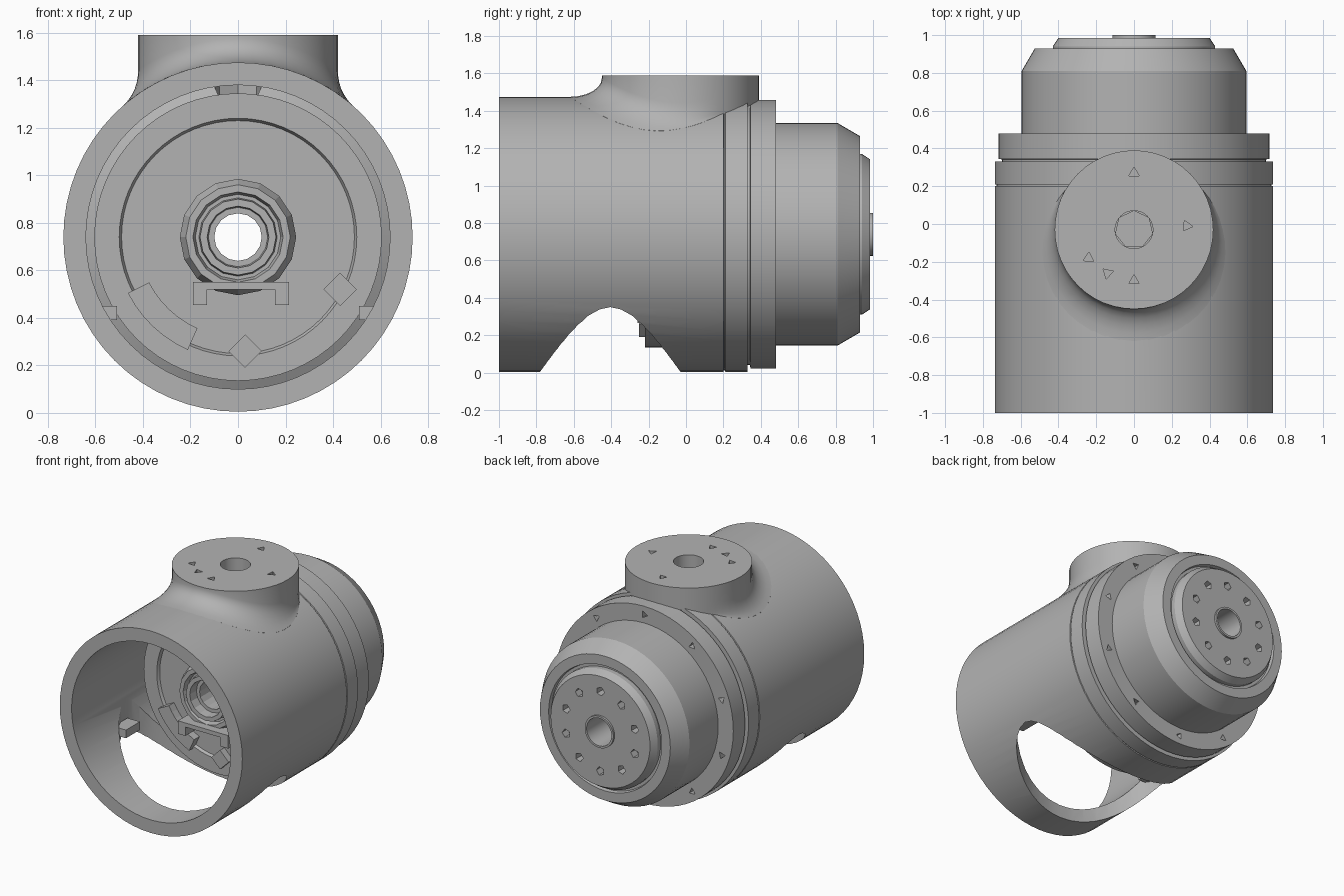
import bpy, bmesh, math
from mathutils import Matrix, Vector

if "Cube" in bpy.data.objects:
    bpy.data.objects.remove(bpy.data.objects["Cube"])

AXIS_Z = 0.74      # height of the main axis
OUTER = 0.735      # housing radius
BOSS_Y = -0.03
TAU = math.tau

grey = bpy.data.materials.new("cast_grey")
grey.use_nodes = True
grey.diffuse_color = (0.45, 0.45, 0.45, 1)
grey.node_tree.nodes["Principled BSDF"].inputs["Base Color"].default_value = (0.45, 0.45, 0.45, 1)


def finish(name, bm):
    bmesh.ops.recalc_face_normals(bm, faces=bm.faces[:])
    mesh = bpy.data.meshes.new(name)
    bm.to_mesh(mesh)
    bm.free()
    mesh.materials.append(grey)
    ob = bpy.data.objects.new(name, mesh)
    bpy.context.collection.objects.link(ob)
    return ob


def bridge(bm, rings, closed):
    """Skin a list of vertex rings with quads."""
    n = len(rings[0])
    for k in range(len(rings) if closed else len(rings) - 1):
        a, b = rings[k], rings[(k + 1) % len(rings)]
        for i in range(n):
            j = (i + 1) % n
            bm.faces.new((a[i], a[j], b[j], b[i]))


def lathe(name, profile, segs):
    """Turn a closed (radius, y) profile about the main axis."""
    bm = bmesh.new()
    rings = [[bm.verts.new((r * math.cos(TAU * i / segs), y, AXIS_Z + r * math.sin(TAU * i / segs)))
              for i in range(segs)] for r, y in profile]
    bridge(bm, rings, True)
    return finish(name, bm)


def prism(bm, centre, radius, depth, sides, along_y=False, scale_x=1, turn=0):
    """Add a prism standing along z, or lying along y."""
    m = Matrix.Translation(centre)
    if along_y:
        m = m @ Matrix.Rotation(math.pi / 2, 4, "X")
    m = m @ Matrix.Diagonal((scale_x, 1, 1, 1)) @ Matrix.Rotation(turn, 4, "Z")
    bmesh.ops.create_cone(bm, cap_ends=True, segments=sides, radius1=radius,
                          radius2=radius, depth=depth, matrix=m)


def box(name, lo, hi):
    lo, hi = Vector(lo), Vector(hi)
    bm = bmesh.new()
    size = hi - lo
    bmesh.ops.create_cube(bm, size=1, matrix=Matrix.Translation((lo + hi) / 2) @ Matrix.Diagonal((*size, 1)))
    return finish(name, bm)


def activate(ob):
    bpy.ops.object.select_all(action="DESELECT")
    ob.select_set(True)
    bpy.context.view_layer.objects.active = ob


def cut(ob, cutter):
    mod = ob.modifiers.new("cut", "BOOLEAN")
    mod.operation = "DIFFERENCE"
    mod.solver = "EXACT"
    mod.object = cutter
    activate(ob)
    bpy.ops.object.modifier_apply(modifier=mod.name)


def smooth(ob, degrees=25):
    activate(ob)
    bpy.ops.object.shade_smooth_by_angle(angle=math.radians(degrees))


# Tubular housing with a fine groove near its rear edge
housing = lathe("housing", [
    (0.64, -1), (OUTER, -1), (OUTER, 0.2), (0.728, 0.202), (0.728, 0.208), (OUTER, 0.21),
    (OUTER, 0.33), (0.64, 0.33)], 64)

# Bulkhead, flange ring, rear cap and output disc
core = lathe("drive_core", [
    (0.1, -0.2), (0.49, -0.2), (0.5, -0.22), (0.605, -0.22), (0.605, -0.07), (0.66, -0.04),
    (0.66, 0.32), (0.70, 0.325), (0.70, 0.342), (0.717, 0.345), (0.717, 0.48), (0.595, 0.48),
    (0.595, 0.81), (0.525, 0.93), (0.455, 0.93), (0.45, 0.905), (0.43, 0.905), (0.43, 0.94),
    (0.40, 0.985), (0.115, 0.985), (0.115, 1.0), (0.1, 1.0)], 64)

# Stepped bearing hub facing the open front
hub = lathe("bearing_hub", [
    (0.1, -0.19), (0.245, -0.19), (0.245, -0.3), (0.22, -0.36), (0.19, -0.36), (0.18, -0.32),
    (0.165, -0.32), (0.16, -0.37), (0.13, -0.37), (0.125, -0.3), (0.1, -0.3)], 16)

# Mounting boss blending into the housing, with its foot following the curve
def surface(x):
    return AXIS_Z + math.sqrt(OUTER ** 2 - x * x)


bm = bmesh.new()
segs, steps = 48, 6
rings = []


def boss_ring(radius_at, height_at):
    ring = []
    for i in range(segs):
        a = TAU * i / segs
        r = radius_at(a)
        x = r * math.cos(a)
        ring.append(bm.verts.new((x, BOSS_Y + r * math.sin(a), height_at(x))))
    rings.append(ring)


def flare(a):
    s = math.sin(a)
    return 0.05 + 0.12 * -s if s < 0 else 0.05 * max(0, 1 - 2 * s)


boss_ring(lambda a: 0.1, lambda x: 1.40)
boss_ring(lambda a: 0.1, lambda x: 1.59)
boss_ring(lambda a: 0.42, lambda x: 1.59)
for k in range(steps + 1):
    t = k / steps * math.pi / 2
    boss_ring(lambda a: 0.42 + flare(a) * (1 - math.cos(t)),
              lambda x: surface(x) + 0.1 * (1 - math.sin(t)))
boss_ring(lambda a: 0.42 + flare(a), lambda x: surface(x) - 0.02)
bridge(bm, rings, True)
boss = finish("mounting_boss", bm)

# Cutters
bm = bmesh.new()
prism(bm, (0, -0.405, 0.2), 0.375, 0.8, 40, scale_x=1.66)
arch_cutter = finish("underside_opening_cutter", bm)

bm = bmesh.new()
prism(bm, (0, BOSS_Y, 1.4), 0.1, 0.5, 7)
bore_cutter = finish("boss_bore_cutter", bm)

bm = bmesh.new()
for x, y in ((0, 0.27), (0.28, -0.01), (0, -0.3), (-0.14, -0.26), (-0.24, -0.18)):
    prism(bm, (x, y, 1.59), 0.032, 0.12, 3, turn=x * 9)
boss_cutter = finish("boss_screw_cutter", bm)

bm = bmesh.new()
for i in range(10):
    a = TAU * (i + 0.5) / 10
    c, s = math.cos(a), math.sin(a)
    prism(bm, (0.29 * c, 0.985, AXIS_Z + 0.29 * s), 0.032, 0.12, 5, True, turn=a)
    prism(bm, (0.655 * c, 0.48, AXIS_Z + 0.655 * s), 0.028, 0.1, 3, True, turn=a)
core_cutter = finish("rear_screw_cutter", bm)

cut(housing, arch_cutter)
cut(housing, bore_cutter)
cut(core, bore_cutter)
cut(core, core_cutter)
cut(boss, boss_cutter)
for cutter in (arch_cutter, bore_cutter, boss_cutter, core_cutter):
    bpy.data.objects.remove(cutter)

smooth(housing)
smooth(core)
smooth(boss, 35)
smooth(hub, 15)

# Shelf under the hub on two short legs
box("shelf_plate", (-0.19, -0.42, 0.52), (0.215, -0.19, 0.55))
for side, x in (("right", -0.19), ("left", 0.155)):
    box(f"shelf_leg_{side}", (x, -0.42, 0.455), (x + 0.06, -0.19, 0.53))

# Blocks on the bore wall above the underside opening
for side, s in (("left", 1), ("right", -1)):
    xs = sorted((s * 0.51, s * 0.61))
    box(f"wall_block_{side}", (xs[0], -0.56, 0.39), (xs[1], -0.4, 0.45))

# Curved rib on the bulkhead
bm = bmesh.new()
rows = []
for i in range(7):
    a = math.radians(207 + i * 6.5)
    for_row = []
    for r, y in ((0.42, -0.19), (0.42, -0.26), (0.52, -0.26), (0.52, -0.19)):
        for_row.append(bm.verts.new((r * math.cos(a), y, AXIS_Z + r * math.sin(a))))
    rows.append(for_row)
bridge(bm, rows, False)
bm.faces.new(rows[0])
bm.faces.new(rows[-1])
finish("bulkhead_rib", bm)

# Screw posts on the bulkhead
for name, x, z in (("lower_post", 0.03, 0.26), ("side_post", 0.43, 0.52)):
    bm = bmesh.new()
    prism(bm, (x, -0.215, z), 0.07, 0.07, 4, True)
    finish(name, bm)
